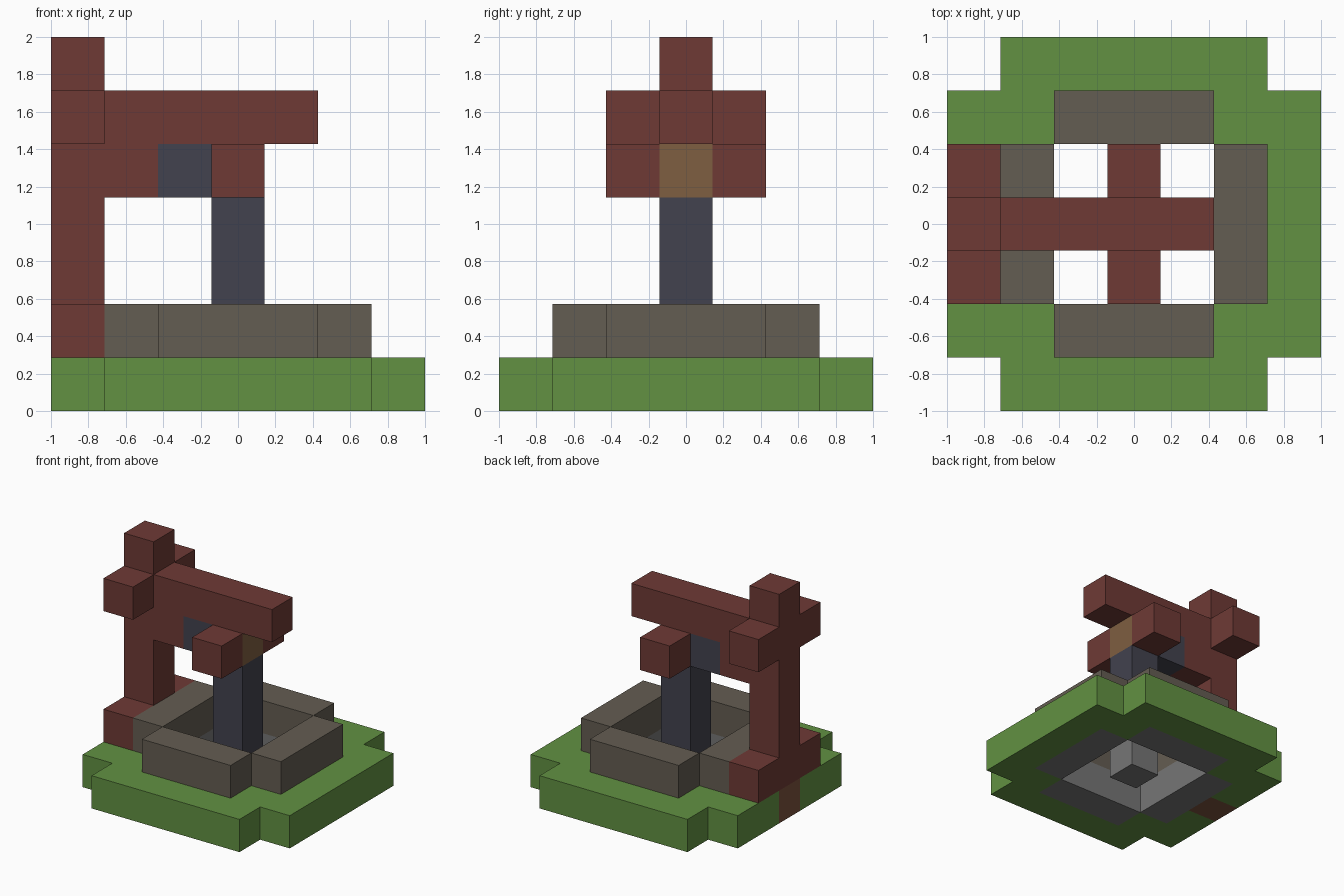
import bpy, bmesh
from mathutils import Vector

cube = bpy.data.objects.get("Cube")
if cube:
    bpy.data.objects.remove(cube, do_unlink=True)

N = 7            # blocks along each axis
U = 2 / N        # block size


def linear(v):
    v /= 255
    return v / 12.92 if v <= 0.04045 else ((v + 0.055) / 1.055) ** 2.4


def material(name, rgb):
    color = [linear(c) for c in rgb] + [1]
    m = bpy.data.materials.new(name)
    m.use_nodes = True
    m.diffuse_color = color
    bsdf = m.node_tree.nodes["Principled BSDF"]
    bsdf.inputs["Base Color"].default_value = color
    bsdf.inputs["Roughness"].default_value = 0.9
    return m


def cells(xs, ys, zs):
    return {(x, y, z) for x in xs for y in ys for z in zs}


def plus_ring(z):
    """Square ring of blocks without its corners."""
    return (cells(range(1, 6), range(2, 5), [z]) | cells(range(2, 5), range(1, 6), [z])) \
        - cells(range(2, 5), range(2, 5), [z])


grass = material("grass green", (98, 145, 66))
wood = material("red wood", (110, 58, 53))
rim_stone = material("warm grey stone", (100, 93, 82))
lining_stone = material("neutral grey stone", (118, 118, 118))
iron = material("dark blue iron", (66, 66, 78))
tan = material("tan wood", (126, 94, 65))
brown = material("brown wood", (122, 82, 60))

mid = [N // 2]
side = [2, 4]
shaft_core = cells(mid, mid, [0])
footing = cells([0], mid, [0])
lining = plus_ring(0)
corners = cells([0, N - 1], [0, N - 1], [0])
well_hole = cells(range(2, 5), range(2, 5), [0])

parts = [
    ("ground", grass,
     cells(range(N), range(N), [0]) - corners - lining - well_hole - footing),
    ("well_lining", lining_stone, lining),
    ("well_core", lining_stone, shaft_core),
    ("well_rim", rim_stone, plus_ring(1)),
    ("post_footing", brown, footing),
    ("post", wood, cells([0], mid, range(1, N))),
    ("post_feet", wood, cells([0], side, [1])),
    ("post_cross_arms", wood, cells([0], side, [5])),
    ("top_beam", wood, cells(range(1, 5), mid, [5])),
    ("beam_brace", wood, cells([1], mid, [4])),
    ("axle", iron, cells([2], mid, [4])),
    ("hanging_shaft", iron, cells(mid, mid, range(1, 4))),
    ("crank_hub", tan, cells(mid, mid, [4])),
    ("crank_arms", wood, cells(mid, side, [4])),
]
solid = set().union(*(c for _, _, c in parts))


def build(name, mat, blocks):
    """Skin the blocks with outward faces wherever no block touches them."""
    bm = bmesh.new()
    for block in sorted(blocks):
        center = (Vector(block) + Vector((0.5, 0.5, 0.5))) * U - Vector((1, 1, 0))
        for axis in range(3):
            for sign in (-1, 1):
                n = Vector((0, 0, 0))
                n[axis] = sign
                if tuple(int(b + d) for b, d in zip(block, n)) in solid:
                    continue
                a = Vector((0, 0, 0))
                a[(axis + 1) % 3] = 1
                b = n.cross(a)
                bm.faces.new([bm.verts.new(center + (n + a * s + b * t) * U / 2)
                              for s, t in ((-1, -1), (1, -1), (1, 1), (-1, 1))])
    bmesh.ops.remove_doubles(bm, verts=bm.verts, dist=U / 100)
    mesh = bpy.data.meshes.new(name)
    bm.to_mesh(mesh)
    bm.free()
    mesh.materials.append(mat)
    bpy.context.scene.collection.objects.link(bpy.data.objects.new(name, mesh))


for part in parts:
    build(*part)
